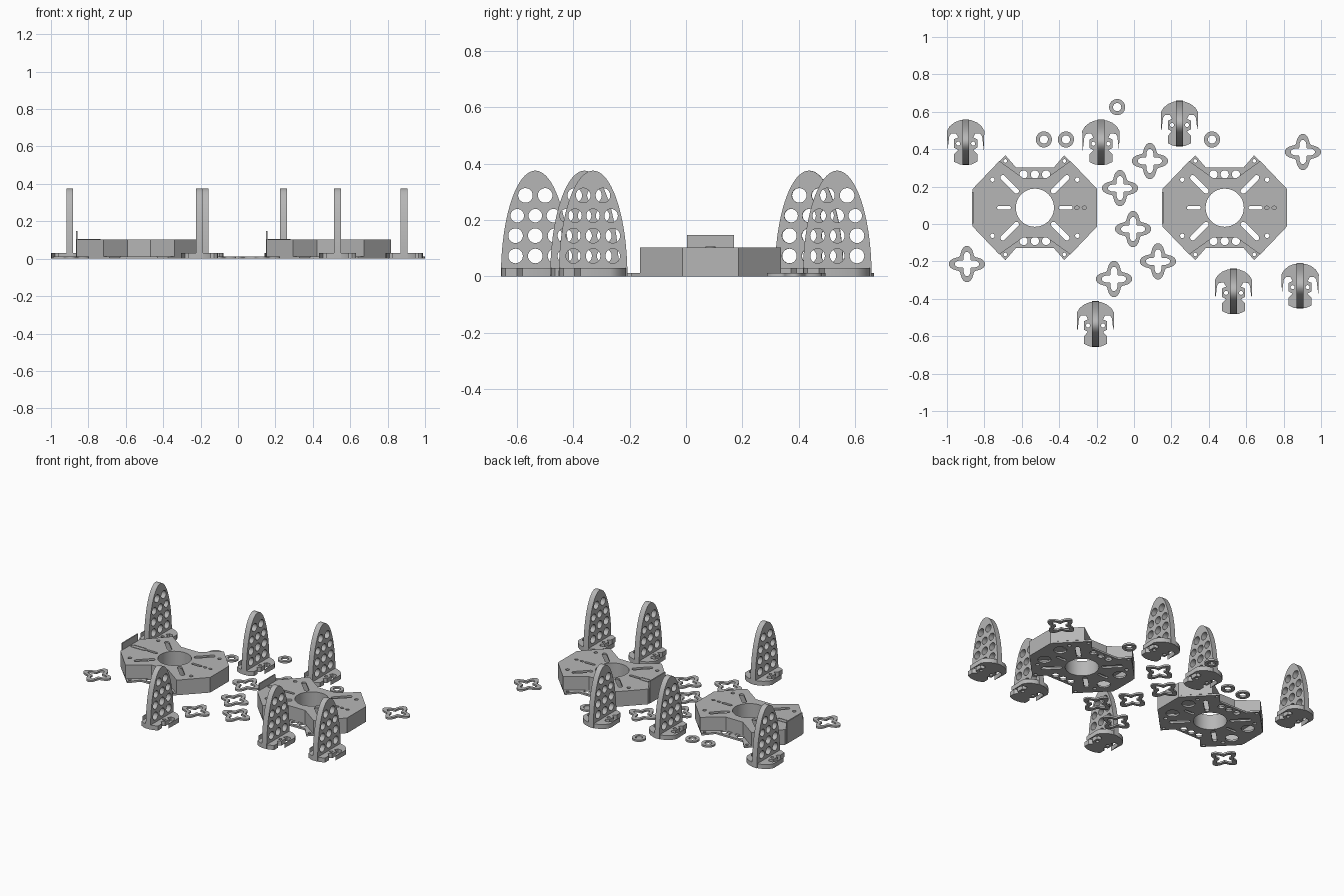
import bpy, math
from math import sin, cos, pi
from mathutils import Matrix

if "Cube" in bpy.data.objects:
    bpy.data.objects.remove(bpy.data.objects["Cube"], do_unlink=True)

grey = bpy.data.materials.new("light_grey")
grey.use_nodes = True
grey.diffuse_color = (0.47, 0.47, 0.47, 1)
grey.node_tree.nodes["Principled BSDF"].inputs["Base Color"].default_value = (0.47, 0.47, 0.47, 1)


def circle(x, y, r, n=24):
    return [(x + r * cos(2 * pi * i / n), y + r * sin(2 * pi * i / n)) for i in range(n)]


def slot(x, y, length, width, angle=0):
    """Straight slot with rounded ends, centred on x, y."""
    r, h = width / 2, (length - width) / 2
    pts = []
    for end in (0, 1):
        for i in range(7):
            a = -pi / 2 + pi * i / 6 + pi * end
            pts.append(((-h if end else h) + r * cos(a), r * sin(a)))
    c, s = cos(angle), sin(angle)
    return [(x + px * c - py * s, y + px * s + py * c) for px, py in pts]


def quarters(q):
    """Mirror a quarter outline into a full one."""
    top = q + [(-x, y) for x, y in reversed(q)]
    return top + [(x, -y) for x, y in reversed(top)]


def corners(x, y):
    return [(sx * x, sy * y) for sx in (1, -1) for sy in (1, -1)]


def lobed(mean, swing, n=64):
    pts = []
    for i in range(n):
        a = 2 * pi * i / n
        r = mean + swing * cos(4 * a)
        pts.append((r * cos(a), r * sin(a)))
    return pts


def plate_mesh(name, loops, low, high, matrix=Matrix()):
    """Flat plate with holes, extruded from low to high."""
    cu = bpy.data.curves.new(name + "_profile", 'CURVE')
    cu.dimensions = '2D'
    cu.fill_mode = 'BOTH'
    cu.extrude = (high - low) / 2
    for loop in loops:
        sp = cu.splines.new('POLY')
        sp.points.add(len(loop) - 1)
        for p, (x, y) in zip(sp.points, loop):
            p.co = (x, y, 0, 1)
        sp.use_cyclic_u = True
    tmp = bpy.data.objects.new(name + "_profile", cu)
    bpy.context.scene.collection.objects.link(tmp)
    deps = bpy.context.evaluated_depsgraph_get()
    me = bpy.data.meshes.new_from_object(tmp.evaluated_get(deps))
    bpy.data.objects.remove(tmp, do_unlink=True)
    bpy.data.curves.remove(cu)
    me.name = name
    me.transform(matrix @ Matrix.Translation((0, 0, (low + high) / 2)))
    me.materials.clear()
    me.materials.append(grey)
    return me


def place(name, me, spots):
    """Put one copy of the mesh at each spot."""
    for i, (x, y) in enumerate(spots):
        ob = bpy.data.objects.new(f"{name}_{i + 1}", me)
        ob.location = (x, y, 0)
        bpy.context.scene.collection.objects.link(ob)
        if i == 0:
            bpy.ops.object.select_all(action='DESELECT')
            ob.select_set(True)
            bpy.context.view_layer.objects.active = ob
            bpy.ops.object.shade_smooth_by_angle(angle=math.radians(35))


# Hubs: base plate, hollow bow-tie body, centre tube and end tab
hubs = [(-0.53, 0.087), (0.485, 0.087)]
bore = circle(0, 0, 0.102, 48)
diagonals = [slot(x, y, 0.13, 0.028, math.copysign(pi / 4, x * y)) for x, y in corners(0.135, 0.125)]
screws = [circle(x, y, 0.012, 12) for x, y in corners(0.227, 0.15)]
long_slots = [slot(s * 0.165, 0, 0.075, 0.018) for s in (1, -1)]

base = quarters([(0.333, 0.1), (0.157, 0.28), (0.1, 0.214)])
tip_screws = [circle(x, y, 0.01, 12) for x, y in corners(0.158, 0.25)]
lightening = [circle(x, y, 0.04) for x, y in corners(0.235, 0.075)]
edge_holes = [circle(x, s * 0.178, 0.022) for x in (-0.06, 0, 0.06) for s in (1, -1)]
place("hub_base", plate_mesh("hub_base", [base, bore] + diagonals + screws + tip_screws
                             + lightening + edge_holes + long_slots, 0, 0.012), hubs)

body = quarters([(0.333, 0.1), (0.19, 0.25), (0.062, 0.158)])
inner = [(x * 0.96, y * 0.93) for x, y in body]
place("hub_wall", plate_mesh("hub_wall", [body, inner], 0.012, 0.09), hubs)
place("hub_tube", plate_mesh("hub_tube", [circle(0, 0, 0.112, 48), bore], 0.012, 0.09), hubs)
small_slots = [slot(x, 0, 0.024, 0.016) for x in (0.225, 0.265)]
place("hub_top", plate_mesh("hub_top", [body, bore] + diagonals + screws + long_slots
                            + small_slots, 0.09, 0.102), hubs)
tab = [(-0.336, -0.083), (-0.328, -0.083), (-0.328, 0.083), (-0.336, 0.083)]
place("hub_tab", plate_mesh("hub_tab", [tab], 0, 0.147), hubs)
rim = slot(-0.265, 0, 0.12, 0.034)
place("hub_socket", plate_mesh("hub_socket", [rim, slot(-0.265, 0, 0.11, 0.024)], 0.102, 0.105), hubs)

# Feet: slotted base with an upright perforated fin
feet = [(-0.9, 0.438), (-0.177, 0.437), (0.243, 0.537),
        (0.532, -0.36), (0.888, -0.33), (-0.206, -0.535)]
half = [(0.03, 0.117), (0.06, 0.105), (0.085, 0.085), (0.1, 0.06), (0.097, -0.045),
        (0.088, 0.03), (0.078, 0.045), (0.052, 0.047), (0.04, 0.025), (0.062, 0.015),
        (0.062, -0.03), (0.04, -0.042), (0.062, -0.065), (0.062, -0.105), (0.03, -0.12)]
foot = half + [(-x, y) for x, y in reversed(half)]
foot_holes = [circle(s * 0.04, -0.008, 0.011, 12) for s in (1, -1)]
place("foot_base", plate_mesh("foot_base", [foot] + foot_holes, 0, 0.03), feet)

arch = [(0.122 * cos(pi * i / 40), 0.375 * sin(pi * i / 40)) for i in range(41)]
fin_holes = [circle(x, z, 0.026) for z in (0.072, 0.144) for x in (-0.07, 0, 0.07)]
fin_holes += [circle(x, 0.215, 0.024) for x in (-0.064, 0, 0.064)]
fin_holes += [circle(x, 0.287, 0.026) for x in (-0.035, 0.035)]
upright = Matrix(((0, 0, 1, 0), (1, 0, 0, 0), (0, 1, 0, 0), (0, 0, 0, 1)))
place("foot_fin", plate_mesh("foot_fin", [arch] + fin_holes, -0.018, 0.018, upright), feet)

# Four-lobed spacers
spacers = [(0.085, 0.337), (-0.075, 0.192), (-0.005, -0.027), (0.128, -0.2),
           (-0.107, -0.294), (-0.893, -0.214), (0.903, 0.385)]
place("spacer", plate_mesh("spacer", [lobed(0.077, 0.02), lobed(0.047, 0.018)], 0, 0.012), spacers)

# Washers
washers = [(-0.09, 0.625), (-0.482, 0.452), (-0.364, 0.452), (0.417, 0.452)]
place("washer", plate_mesh("washer", [circle(0, 0, 0.043, 32), circle(0, 0, 0.022)], 0, 0.012), washers)
